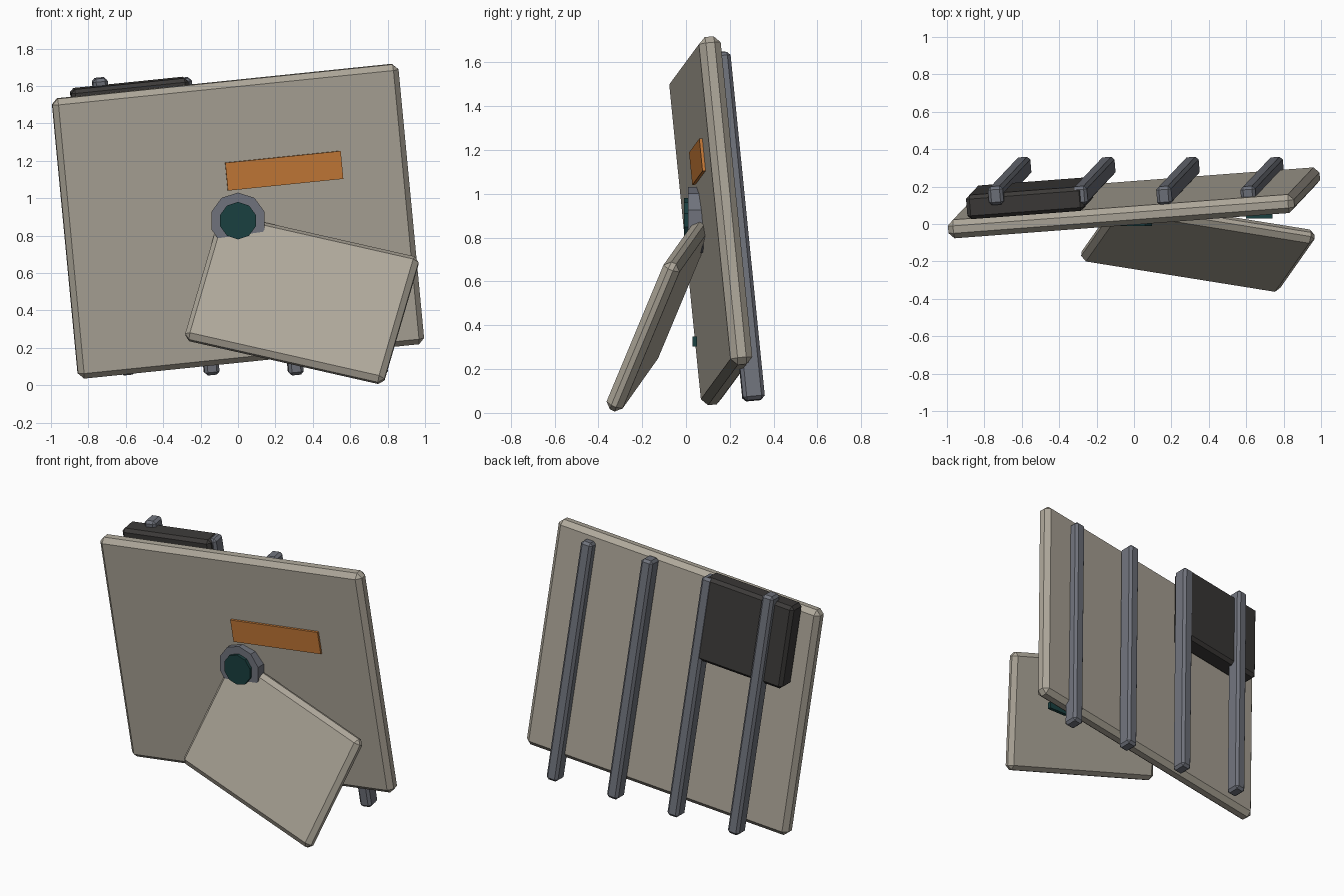
import bpy
from math import pi
from mathutils import Matrix, Vector

if "Cube" in bpy.data.objects:
    bpy.data.objects.remove(bpy.data.objects["Cube"])


def material(name, rgb):
    m = bpy.data.materials.new(name)
    m.diffuse_color = (*rgb, 1)
    m.use_nodes = True
    m.node_tree.nodes["Principled BSDF"].inputs["Base Color"].default_value = m.diffuse_color
    return m


beige = material("beige_paint", (0.42, 0.385, 0.32))
steel = material("grey_steel", (0.16, 0.17, 0.20))
dark = material("dark_housing", (0.045, 0.042, 0.04))
orange = material("orange_paint", (0.58, 0.20, 0.04))
teal = material("teal_glass", (0.01, 0.05, 0.05))


def frame(along, up):
    """Rotation whose local x follows `along` and local z follows `up`."""
    x = Vector(along).normalized()
    y = Vector(up).cross(x).normalized()
    z = x.cross(y)
    return Matrix((x, y, z)).transposed().to_4x4()


def finish(ob, name, mat, chamfer):
    ob.name = ob.data.name = name
    ob.data.materials.append(mat)
    if chamfer:
        b = ob.modifiers.new("chamfer", "BEVEL")
        b.width, b.segments = chamfer, 1
        b.limit_method = "ANGLE"
        b.angle_limit = pi / 3
    return ob


def box(name, centre, size, mat, rot=Matrix.Identity(4), chamfer=0.0):
    bpy.ops.mesh.primitive_cube_add(size=1)
    ob = bpy.context.object
    ob.data.transform(Matrix.Diagonal((*size, 1)))
    ob.matrix_world = Matrix.Translation(centre) @ rot
    return finish(ob, name, mat, chamfer)


def disc(name, x, z, front, back, radius, mat, chamfer):
    bpy.ops.mesh.primitive_cylinder_add(
        vertices=10, radius=radius, depth=back - front,
        location=(x, (front + back) / 2, z), rotation=(pi / 2, 0, 0))
    return finish(bpy.context.object, name, mat, chamfer)


# Tilted main plate
tilt = frame((1.85, 0.14, 0.19), (-0.145, -0.15, 1.49))
centre = Vector((0, 0.113, 0.877))
box("main_plate", centre, (1.865, 0.1, 1.51), beige, tilt, 0.03)

# Leaning flap in front
lean = frame((1.06, -0.17, -0.24), (0.185, 0.28, 0.67))
box("front_flap", (0.342, -0.115, 0.462), (1.105, 0.08, 0.755), beige, lean, 0.028)

# Ribs on the back
for i in range(4):
    box(f"back_rib_{i + 1}", (-0.665 + 0.45 * i, 0.23, 0.85),
        (0.08, 0.1, 1.6), steel, tilt, 0.016)

# Dark housing in the upper back corner
box("back_housing", (-0.558, 0.138, 1.343), (0.63, 0.13, 0.55), dark, tilt, 0.02)

# Round port with its glass
ring = disc("port_ring", 0, 0.88, 0.01, 0.09, 0.15, steel, 0)
disc("port_glass", 0, 0.88, -0.01, 0.05, 0.1, teal, 0)

# Painted stripe on the front face
stripe = centre + tilt.to_3x3() @ Vector((0.268, -0.054, 0.250))
box("painted_stripe", stripe, (0.622, 0.02, 0.15), orange, tilt)

# Small indicator tucked behind the flap
box("indicator", (0.67, 0.04, 0.325), (0.14, 0.022, 0.045), teal)
